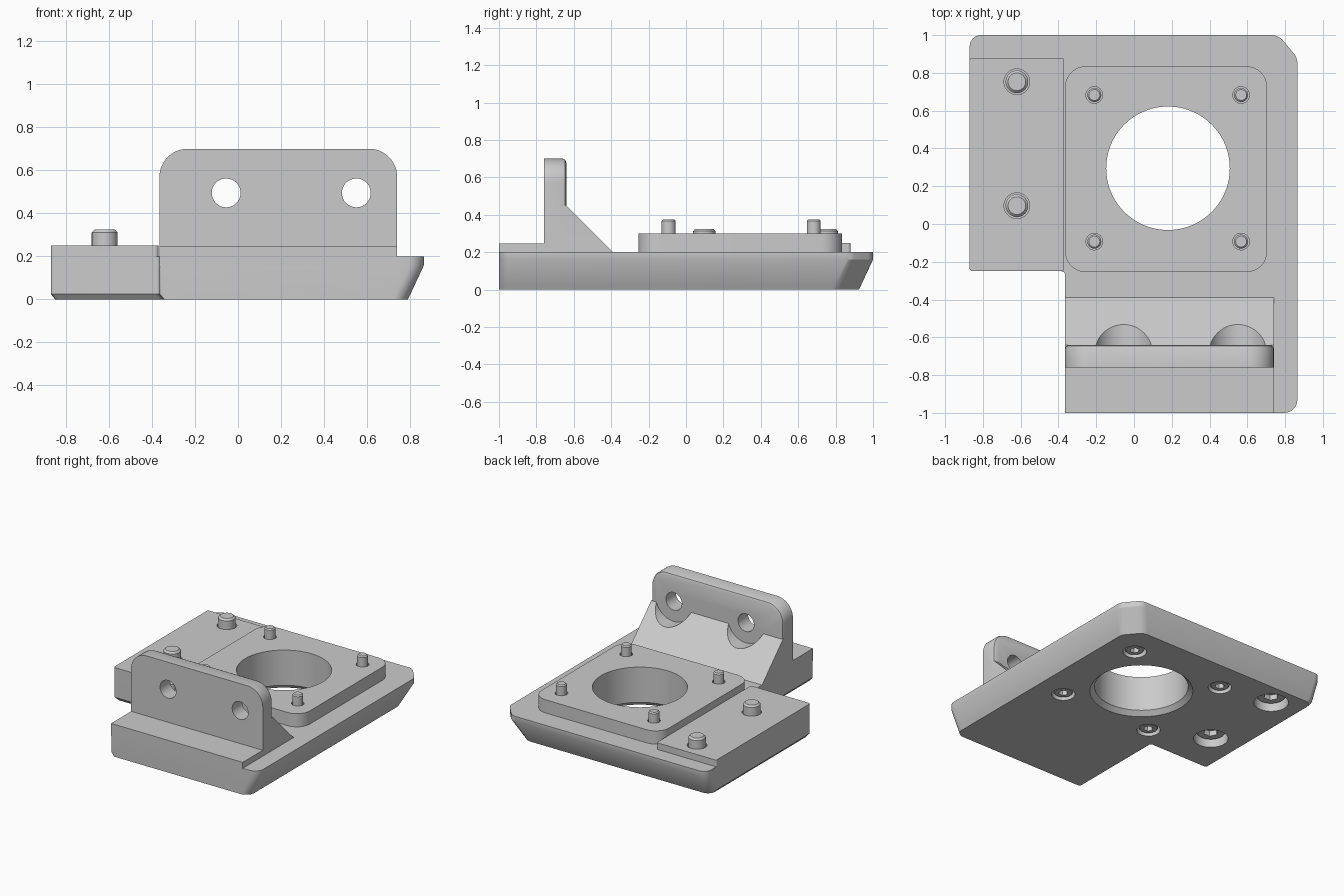
import bpy, bmesh, math
from mathutils import Vector

cube = bpy.data.objects.get("Cube")
if cube:
    bpy.data.objects.remove(cube, do_unlink=True)

gray = bpy.data.materials.new("plain_gray")
gray.use_nodes = True
COLOR = (0.6, 0.6, 0.6, 1)
gray.diffuse_color = COLOR
gray.node_tree.nodes["Principled BSDF"].inputs["Base Color"].default_value = COLOR


def rounded(corners, steps=8):
    """Outline from (x, y, radius) corners, with arcs at the corners."""
    pts = []
    for i, (x, y, r) in enumerate(corners):
        p = Vector((x, y))
        if r == 0:
            pts.append(p)
            continue
        a = (Vector(corners[i - 1][:2]) - p).normalized()
        b = (Vector(corners[(i + 1) % len(corners)][:2]) - p).normalized()
        half = a.angle(b) / 2
        mid = p + (a + b).normalized() * r / math.sin(half)
        reach = r / math.tan(half)
        start = (p + a * reach - mid).normalized()
        end = (p + b * reach - mid).normalized()
        pts += [mid + start.slerp(end, k / steps) * r for k in range(steps + 1)]
    return pts


def rect(x0, x1, y0, y1, r):
    return rounded([(x0, y0, r), (x1, y0, r), (x1, y1, r), (x0, y1, r)])


def circle(r, n):
    return [Vector((r * math.cos(t), r * math.sin(t)))
            for t in (2 * math.pi * k / n for k in range(n))]


def loft(name, rings, axis="z"):
    """Solid skinned through (outline, height) rings along an axis."""
    place = {"z": lambda p, h: (p.x, p.y, h),
             "y": lambda p, h: (p.x, h, p.y),
             "x": lambda p, h: (h, p.x, p.y)}[axis]
    bm = bmesh.new()
    loops = [[bm.verts.new(place(p, h)) for p in pts] for pts, h in rings]
    n = len(loops[0])
    for lo, hi in zip(loops, loops[1:]):
        for i in range(n):
            j = (i + 1) % n
            bm.faces.new((lo[i], lo[j], hi[j], hi[i]))
    bm.faces.new(loops[0][::-1])
    bm.faces.new(loops[-1])
    bmesh.ops.recalc_face_normals(bm, faces=bm.faces)
    mesh = bpy.data.meshes.new(name)
    bm.to_mesh(mesh)
    bm.free()
    mesh.materials.append(gray)
    ob = bpy.data.objects.new(name, mesh)
    bpy.context.collection.objects.link(ob)
    return ob


def prism(name, pts, h0, h1, axis="z"):
    return loft(name, [(pts, h0), (pts, h1)], axis)


def lathe(name, profile, x, y, n=32):
    """Turned part from (radius, z) points, standing at x, y."""
    at = Vector((x, y))
    return loft(name, [([p + at for p in circle(r, n)], z) for r, z in profile])


def combine(target, tool, operation):
    mod = target.modifiers.new("combine", "BOOLEAN")
    mod.operation, mod.object, mod.solver = operation, tool, "EXACT"
    tool.hide_render = True
    bpy.context.view_layer.update()
    deps = bpy.context.evaluated_depsgraph_get()
    mesh = bpy.data.meshes.new_from_object(target.evaluated_get(deps))
    target.modifiers.clear()
    target.data = mesh
    bpy.data.objects.remove(tool, do_unlink=True)


def shade(ob):
    ob.data.shade_smooth()
    ob.data.set_sharp_from_angle(angle=math.radians(28))


# Base plate: right and back sides lean inward below a short upright rim
def base_outline(lean, cut):
    right, back, left = 0.865 - lean, 1 - lean, -0.87 + cut
    return rounded([(left, -0.25 + cut, 0.015), (-0.365 + cut, -0.25 + cut, 0.02),
                    (-0.365 + cut, -1, 0.01), (right, -1, 0.07),
                    (right, back - 0.12, 0.08), (right - 0.1, back, 0.08),
                    (left, back, 0.06)])


RIM = 0.16
levels = [(0, 0.02), (0.025, 0), (RIM, 0), (0.2, 0)]
body = loft("bracket_body", [(base_outline(0.075 * max(0, 1 - z / RIM), cut), z)
                             for z, cut in levels])

# Front foot and sloped gusset, with round pockets for the wall holes
side = [(-1, 0.15), (-1, 0.245), (-0.7, 0.245), (-0.7, 0.45), (-0.64, 0.45), (-0.34, 0.15)]
gusset = prism("gusset", [Vector(p) for p in side], -0.365, 0.74, "x")
HOLES, HOLE_Z = (-0.055, 0.55), 0.495


def across(name, x, r, y0, y1):
    at = Vector((x, HOLE_Z))
    return prism(name, [p + at for p in circle(r, 48)], y0, y1, "y")


for x in HOLES:
    combine(gusset, across("pocket", x, 0.153, -0.64, -0.2), "DIFFERENCE")


# Upright wall with rounded top corners and a softened back edge
def wall_outline(inset):
    x0, x1, top, r = -0.365 + inset, 0.74 - inset, 0.7 - inset, 0.13 - inset
    return rounded([(x0, 0.22, 0), (x1, 0.22, 0), (x1, top, r), (x0, top, r)], 12)


wall = loft("wall", [(wall_outline(i), y) for i, y in
                     ((0, -0.76), (0, -0.66), (0.006, -0.646), (0.02, -0.64))], "y")

# Raised side pad and raised square mount
pad = prism("side_pad", rect(-0.87, -0.37, -0.25, 0.88, 0.015), 0.15, 0.25)
mount = prism("square_mount", rect(-0.365, 0.705, -0.255, 0.835, 0.11), 0.15, 0.3)

for part in (gusset, wall, pad, mount):
    combine(body, part, "UNION")
for x in HOLES:
    combine(body, across("wall_hole", x, 0.067, -0.9, -0.6), "DIFFERENCE")

# Large bore, flared at the underside
bore = lathe("bore", [(0.38, -0.02), (0.327, 0.033), (0.327, 0.5)], 0.18, 0.295, 96)
combine(body, bore, "DIFFERENCE")


# Screws seated from below in counterbored holes
def screw(name, x, y, shaft, head, seat, low, top, gap):
    drill = lathe("drill", [(head + gap * 2, -0.1), (head + gap * 2, seat),
                            (shaft + gap, seat), (shaft + gap, 0.6)], x, y)
    combine(body, drill, "DIFFERENCE")
    tip = shaft * 0.22
    ob = lathe(name, [(head - 0.008, low), (head, low + 0.008), (head, seat),
                      (shaft, seat), (shaft, top - tip), (shaft - tip, top)], x, y)
    socket = lathe("socket", [(head * 0.5, low - 0.05), (head * 0.5, low + 0.04)], x, y, 6)
    combine(ob, socket, "DIFFERENCE")
    shade(ob)


for side_name, x in (("right", -0.21), ("left", 0.567)):
    for end, y in (("front", -0.093), ("back", 0.683)):
        screw(f"mount_screw_{side_name}_{end}", x, y, 0.037, 0.068, 0.08, 0.012, 0.375, 0.007)
for end, y in (("front", 0.097), ("back", 0.753)):
    screw(f"pad_screw_{end}", -0.62, y, 0.06, 0.105, 0.13, 0.05, 0.325, 0.008)

shade(body)
